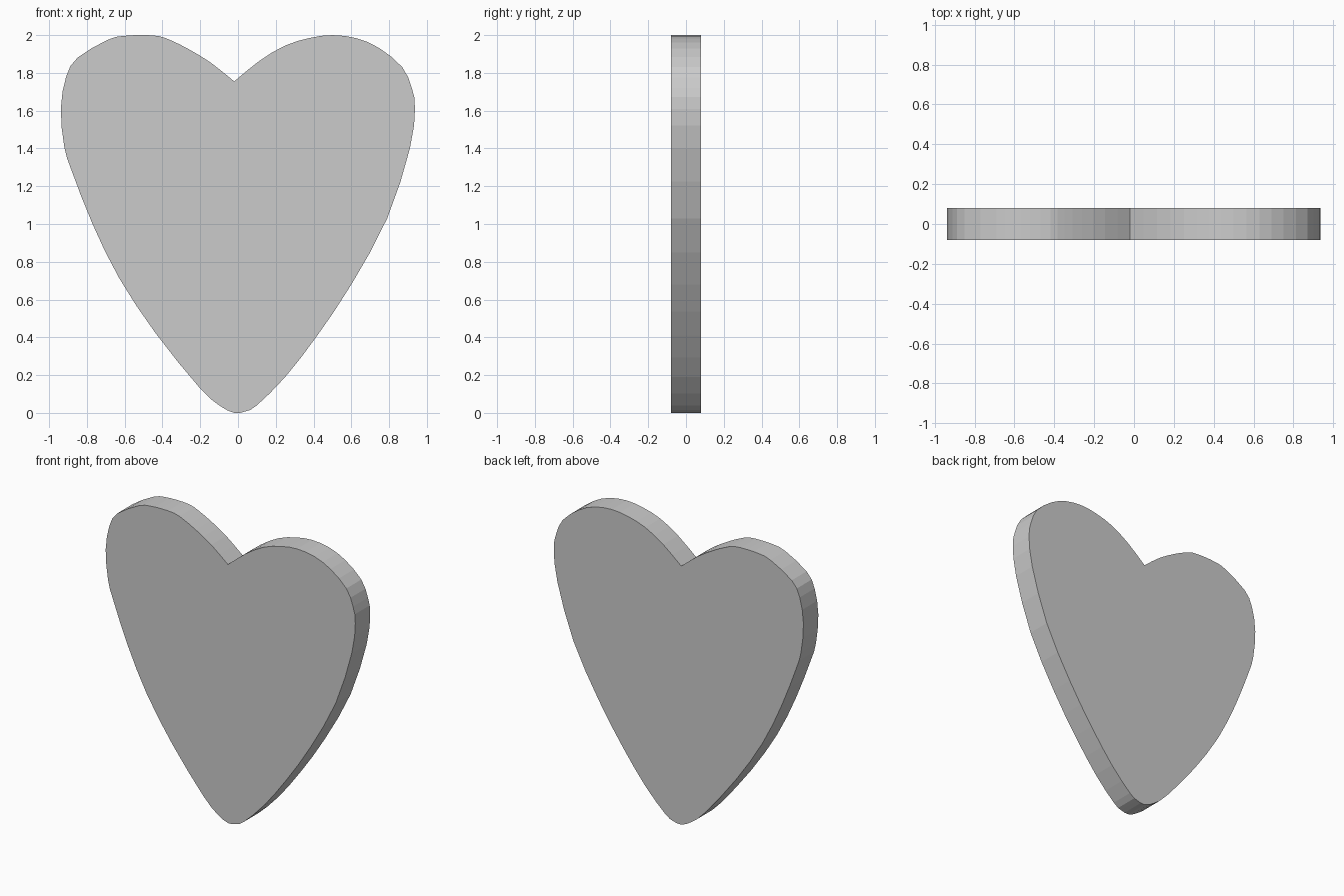
import bpy, bmesh
from mathutils import Vector

if "Cube" in bpy.data.objects:
    bpy.data.objects.remove(bpy.data.objects["Cube"])

HALF_DEPTH = 0.08
STEPS = 2

# Outline (x, z): from the top notch, clockwise round and back to the notch
outline = [
    (-.02, 1.755), (.115, 1.865), (.25, 1.945), (.38, 1.985), (.50, 2.0), (.63, 1.983),
    (.75, 1.93), (.87, 1.83), (.92, 1.72), (.937, 1.61), (.91, 1.40), (.79, 1.03),
    (.60, .68), (.42, .41), (.25, .19), (.10, .04), (.04, .008), (-.02, 0),
    (-.10, .04), (-.205, .135), (-.435, .42), (-.63, .715), (-.77, 1.0),
    (-.88, 1.28), (-.92, 1.41), (-.938, 1.61), (-.91, 1.78), (-.85, 1.88),
    (-.69, 1.975), (-.61, 1.995), (-.52, 2.0), (-.42, 1.995), (-.35, 1.97),
    (-.26, 1.925), (-.145, 1.855), (-.02, 1.755)]


def smooth_path(points, steps):
    """Spline through the points, leaving the two ends sharp."""
    p = [Vector(q) for q in points]
    p = [2 * p[0] - p[1]] + p + [2 * p[-1] - p[-2]]
    path = []
    for a, b, c, d in zip(p, p[1:], p[2:], p[3:]):
        for i in range(steps):
            t = i / steps
            path.append(b + 0.5 * t * (c - a + t * (2 * a - 5 * b + 4 * c - d
                                                    + t * (3 * (b - c) + d - a))))
    return path


# Heart plate: flat outline extruded front to back
bm = bmesh.new()
verts = [bm.verts.new((min(max(q.x, -.938), .938), -HALF_DEPTH, min(max(q.y, 0), 2)))
         for q in smooth_path(outline, STEPS)]
face = bm.faces.new(verts)
ext = bmesh.ops.extrude_face_region(bm, geom=[face], use_keep_orig=True)
bmesh.ops.translate(bm, vec=(0, 2 * HALF_DEPTH, 0),
                    verts=[v for v in ext["geom"] if isinstance(v, bmesh.types.BMVert)])
bmesh.ops.recalc_face_normals(bm, faces=bm.faces)
mesh = bpy.data.meshes.new("heart_plate")
bm.to_mesh(mesh)
bm.free()
heart = bpy.data.objects.new("heart_plate", mesh)
bpy.context.collection.objects.link(heart)
